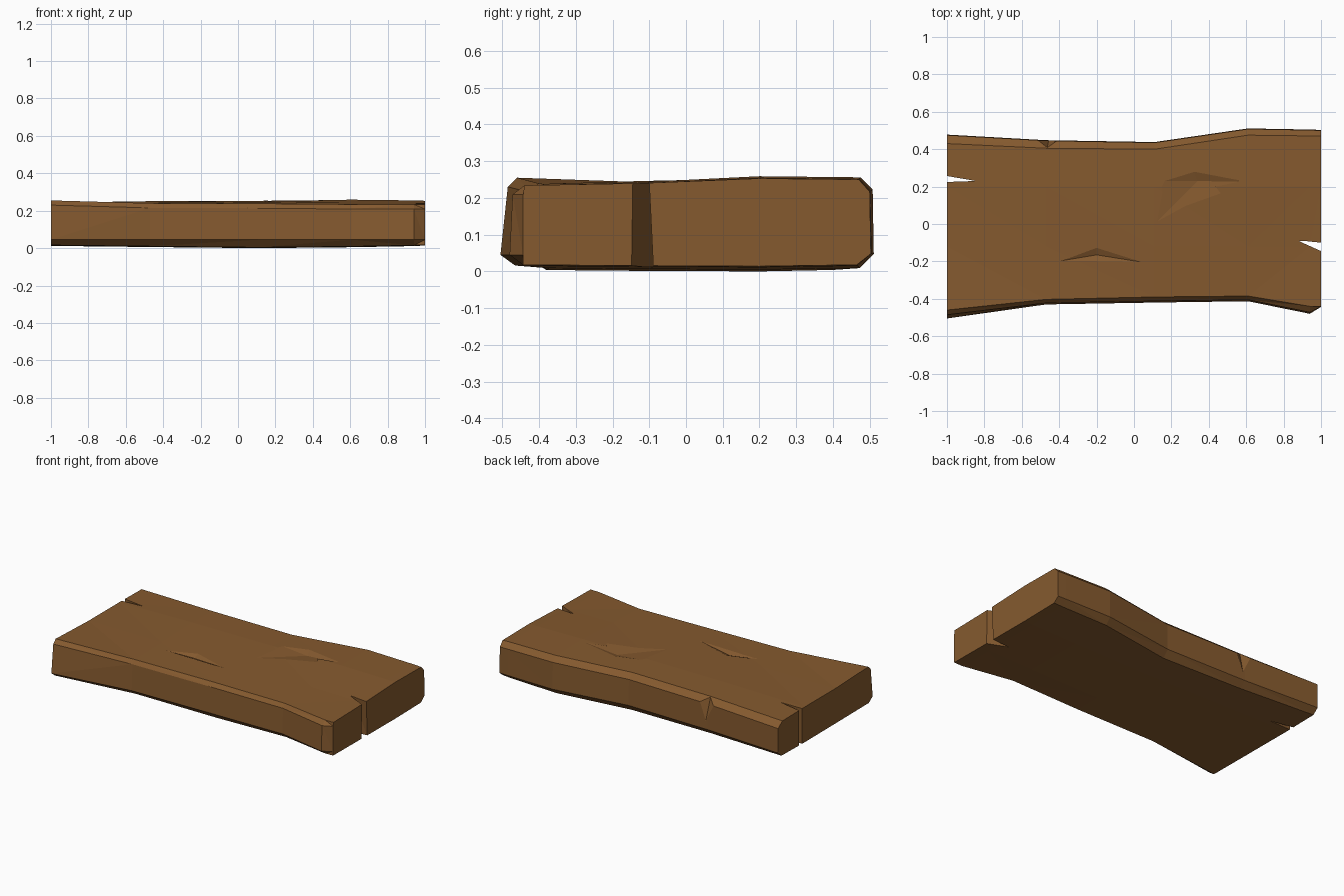
import bpy, bmesh

if "Cube" in bpy.data.objects:
    bpy.data.objects.remove(bpy.data.objects["Cube"])

wood = bpy.data.materials.new("brown wood")
wood.diffuse_color = (0.235, 0.102, 0.028, 1)
wood.use_nodes = True
wood.node_tree.nodes["Principled BSDF"].inputs["Base Color"].default_value = wood.diffuse_color


def make(name, bm):
    bmesh.ops.recalc_face_normals(bm, faces=bm.faces)
    me = bpy.data.meshes.new(name)
    bm.to_mesh(me)
    bm.free()
    me.materials.append(wood)
    ob = bpy.data.objects.new(name, me)
    bpy.context.collection.objects.link(ob)
    return ob


# Plank stations: x, front low y, front high y, front top y, back top y, back side y,
# front top z, middle top z, back top z, lowest z
stations = [
    (-1.00, -.505, -.485, -.460, .430, .475, .255, .243, .240, .012),
    (-0.47, -.430, -.422, -.403, .405, .445, .240, .243, .248, .006),
    (0.11, -.420, -.412, -.390, .400, .435, .238, .246, .250, .000),
    (0.61, -.413, -.405, -.385, .475, .508, .234, .243, .256, .005),
    (0.94, -.480, -.472, -.440, .471, .502, .234, .240, .252, .011),
    (1.00, -.443, -.443, -.440, .470, .500, .234, .240, .250, .014),
]
bm = bmesh.new()
rings = []
for x, fl, fh, ft, bt, bs, zf, zm, zb, z0 in stations:
    pts = [(fl + .04 if x < 1 else fl, z0 + .004), (fl, .045), (fh, zf - .025), (ft, zf),
           (-.12, zm), (.2, zb + .003), (bt, zb), (bs, zb - .033),
           (bs + .003, .048), (bs - .035, z0 + .004), (.2, z0), (-.2, z0 + .002)]
    rings.append([bm.verts.new((x, y, z)) for y, z in pts])
n = len(rings[0])
for a, b in zip(rings, rings[1:]):
    for i in range(n):
        j = (i + 1) % n
        bm.faces.new((a[i], a[j], b[j], b[i]))
bm.faces.new(rings[0])
bm.faces.new(rings[-1])
bmesh.ops.triangulate(bm, faces=[f for f in bm.faces if len(f.verts) == 4])
plank = make("plank", bm)


def cut(name, pts):
    """Carve the convex hull of the points out of the plank."""
    bm = bmesh.new()
    vs = [bm.verts.new(p) for p in pts]
    bmesh.ops.convex_hull(bm, input=vs)
    ob = make(name, bm)
    ob.hide_render = True
    ob.hide_viewport = True
    m = plank.modifiers.new(name, 'BOOLEAN')
    m.operation, m.solver, m.object = 'DIFFERENCE', 'EXACT', ob


# Split cracks through both ends
cut("right_crack", [(.88, -.09, .3), (1.02, -.153, .3), (1.02, -.105, .3),
                    (.88, -.09, -.05), (1.02, -.158, -.05), (1.02, -.088, -.05)])
cut("left_crack", [(-.845, .23, .3), (-1.02, .224, .3), (-1.02, .260, .3),
                   (-.845, .23, -.05), (-1.02, .224, -.05), (-1.02, .260, -.05)])
# Nick in the back edge
cut("edge_nick", [(-.465, .402, .27), (-.455, .455, .07), (-.56, .46, .27),
                  (-.36, .46, .27), (-.46, .50, .07)])
# Shallow gouges in the top
cut("long_gouge", [(.11, .23, .258), (.32, .29, .258), (.60, .225, .258),
                   (.12, .01, .249), (.34, .23, .238)])
cut("short_gouge", [(-.44, -.205, .2455), (-.20, -.12, .2475), (.08, -.21, .2455),
                    (-.20, -.165, .228)])
